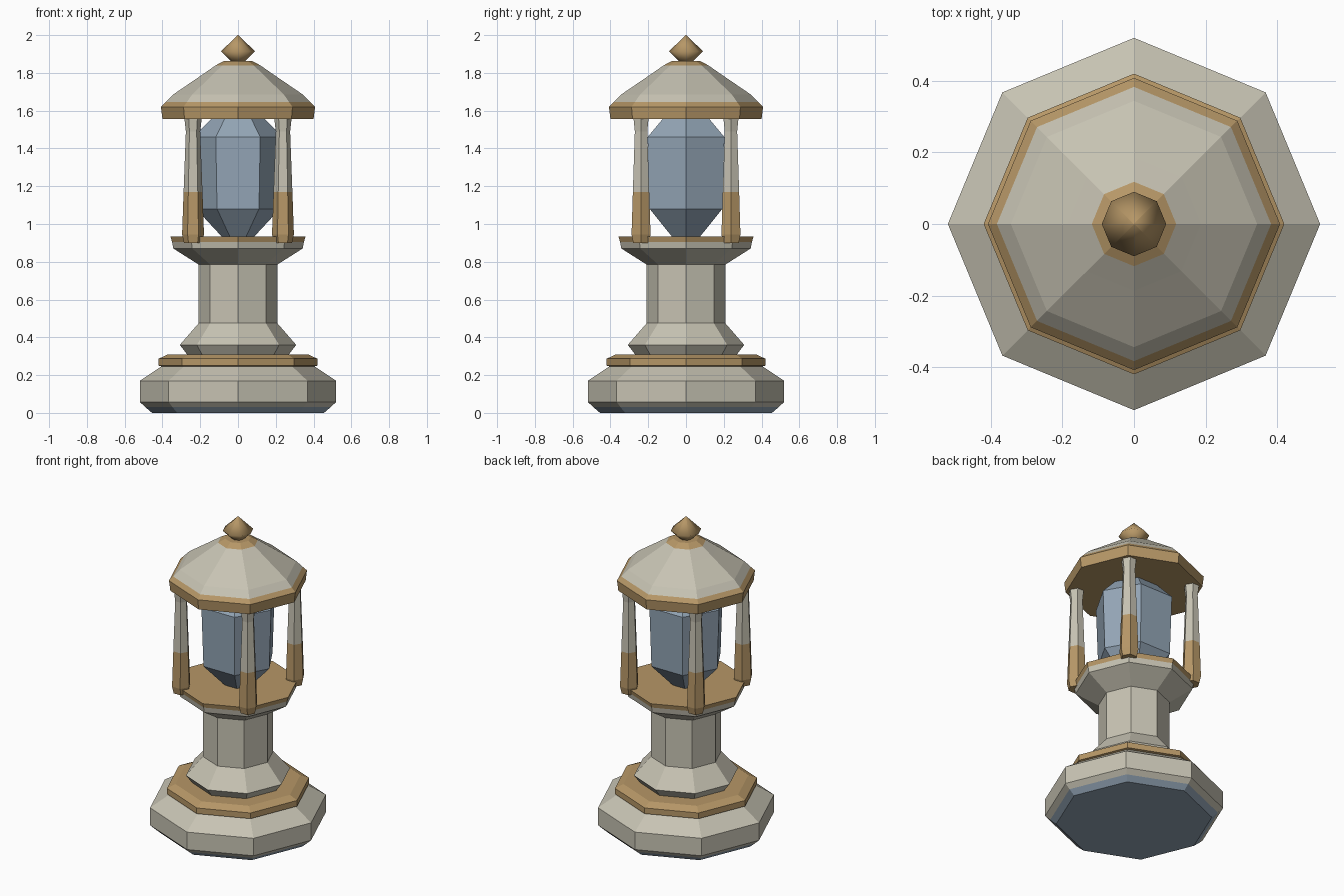
import bpy
import math

cube = bpy.data.objects.get("Cube")
if cube:
    bpy.data.objects.remove(cube, do_unlink=True)


def make_material(name, color):
    mat = bpy.data.materials.new(name)
    mat.use_nodes = True
    mat.diffuse_color = (*color, 1)
    mat.node_tree.nodes["Principled BSDF"].inputs["Base Color"].default_value = (*color, 1)
    return mat


STONE, GOLD, SLATE = range(3)
MATERIALS = [
    make_material("pale stone", (0.57, 0.545, 0.45)),
    make_material("aged gold", (0.47, 0.31, 0.135)),
    make_material("slate blue", (0.295, 0.38, 0.47)),
]


def lathe(name, profile, sides, color, center=(0, 0), smooth=False):
    """Closed faceted solid from (radius, z) rings; color(z) gives the material."""
    verts, faces = [], []
    for r, z in profile:
        for i in range(sides):
            a = math.tau * i / sides
            verts.append((r * math.cos(a), r * math.sin(a), z))
    for k in range(len(profile) - 1):
        for i in range(sides):
            j = (i + 1) % sides
            low, high = k * sides, (k + 1) * sides
            faces.append((low + i, low + j, high + j, high + i))
    faces.append(tuple(reversed(range(sides))))
    faces.append(tuple(range(len(verts) - sides, len(verts))))
    mesh = bpy.data.meshes.new(name)
    mesh.from_pydata(verts, [], faces)
    for mat in MATERIALS:
        mesh.materials.append(mat)
    for poly in mesh.polygons:
        poly.material_index = color(poly.center.z)
        poly.use_smooth = smooth
    mesh.update()
    obj = bpy.data.objects.new(name, mesh)
    obj.location = (*center, 0)
    bpy.context.collection.objects.link(obj)
    return obj


# Stepped octagonal foot with a slate underside
lathe("base", [(0.455, 0), (0.49, 0.03), (0.52, 0.058), (0.52, 0.17), (0.40, 0.25)],
      8, lambda z: SLATE if z < 0.03 else STONE)
lathe("base_trim", [(0.40, 0.245), (0.42, 0.25), (0.42, 0.287), (0.37, 0.31)],
      8, lambda z: GOLD)

# Column with flared foot
lathe("column", [(0.27, 0.31), (0.308, 0.36), (0.208, 0.475), (0.208, 0.79)],
      8, lambda z: STONE)

# Platform with gold rim and floor
lathe("platform", [(0.208, 0.785), (0.342, 0.87), (0.349, 0.905), (0.357, 0.933)],
      8, lambda z: GOLD if z > 0.91 else STONE)

# Faceted crystal
lathe("crystal", [(0.055, 0.9), (0.222, 1.08), (0.235, 1.46), (0.10, 1.6)],
      6, lambda z: SLATE)

# Four posts, gold at the foot
post = [(0.048, 0.9), (0.058, 0.945), (0.05, 1.17), (0.038, 1.49), (0.047, 1.57)]
for side, sx in (("left", 1), ("right", -1)):
    for end, sy in (("front", -1), ("back", 1)):
        lathe(f"{end}_{side}_post", post, 6,
              lambda z: GOLD if z < 1.17 else STONE, (0.238 * sx, 0.238 * sy))

# Domed roof with gold eave and cap
lathe("roof", [(0.40, 1.555), (0.408, 1.62), (0.383, 1.645), (0.344, 1.685),
               (0.187, 1.792), (0.118, 1.84), (0.075, 1.863)],
      8, lambda z: GOLD if z < 1.64 or z > 1.84 else STONE)

# Smooth pointed finial
lathe("finial", [(0.03, 1.855), (0.09, 1.914), (0.002, 2.0)],
      8, lambda z: GOLD, smooth=True)
